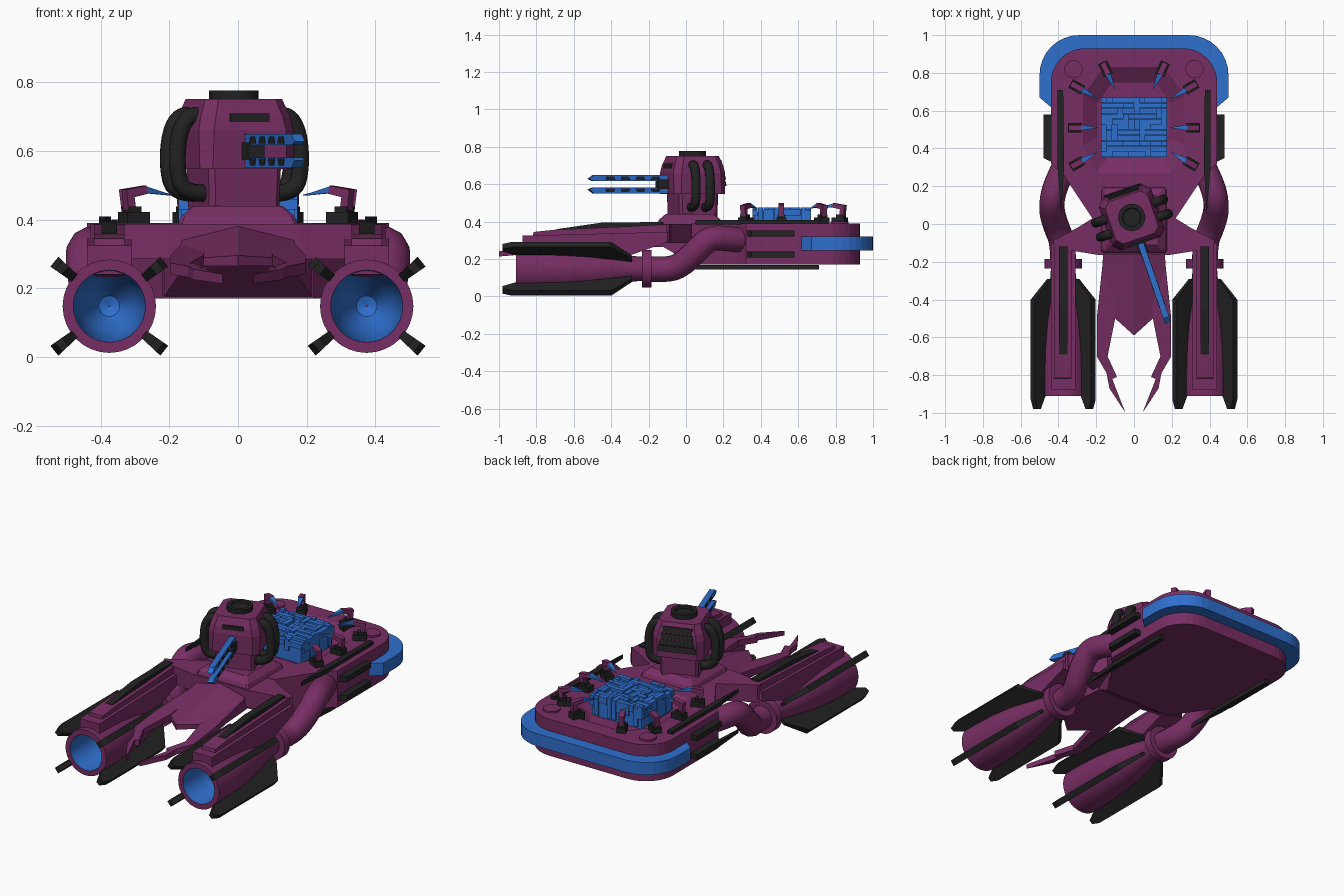
import bpy, bmesh, math, random
from mathutils import Matrix, Vector
from math import sin, cos, pi, radians

if "Cube" in bpy.data.objects:
    bpy.data.objects.remove(bpy.data.objects["Cube"])

random.seed(4)

def material(name, rgb):
    m = bpy.data.materials.new(name)
    m.diffuse_color = (*rgb, 1)
    m.use_nodes = True
    m.node_tree.nodes["Principled BSDF"].inputs["Base Color"].default_value = m.diffuse_color
    return m

PURPLE = material("purple", (0.185, 0.027, 0.125))
BLACK = material("black", (0.016, 0.016, 0.016))
BLUE = material("blue", (0.028, 0.16, 0.62))

def finish(ob, mat, mirror, M, smooth):
    bpy.context.collection.objects.link(ob)
    ob.data.materials.clear()
    ob.data.materials.append(mat)
    ob.matrix_world = M or Matrix()
    if mirror:
        ob.modifiers.new("mirror", 'MIRROR').use_clip = False
    if smooth:
        bpy.ops.object.select_all(action='DESELECT')
        ob.select_set(True)
        bpy.context.view_layer.objects.active = ob
        bpy.ops.object.shade_smooth_by_angle(angle=radians(35))
    return ob

def loft(name, rings, mat, mirror=False, M=None, caps=True, smooth=False):
    bm = bmesh.new()
    vs = [[bm.verts.new(p) for p in r] for r in rings]
    n = len(rings[0])
    for a, b in zip(vs, vs[1:]):
        for i in range(n):
            bm.faces.new((a[i], a[(i + 1) % n], b[(i + 1) % n], b[i]))
    if caps:
        bm.faces.new(vs[0][::-1])
        bm.faces.new(vs[-1])
    bmesh.ops.recalc_face_normals(bm, faces=bm.faces)
    if name == "nozzle_lining":
        bmesh.ops.reverse_faces(bm, faces=[f for f in bm.faces if f.normal.y > 0])
    me = bpy.data.meshes.new(name)
    bm.to_mesh(me)
    bm.free()
    return finish(bpy.data.objects.new(name, me), mat, mirror, M, smooth)

def plate(name, pts, z0, z1, mat, **k):
    f = lambda z, p: z(*p) if callable(z) else z
    return loft(name, [[(*p, f(z, p)) for p in pts] for z in (z0, z1)], mat, **k)

def side_profile(name, yz, x0, x1, mat, **k):
    return loft(name, [[(x, y, z) for y, z in yz] for x in (x0, x1)], mat, **k)

def box(name, x0, x1, y0, y1, z0, z1, mat, **k):
    return plate(name, [(x0, y0), (x1, y0), (x1, y1), (x0, y1)], z0, z1, mat, **k)

def circle(r, n=24):
    return [(r * cos(2 * pi * i / n), r * sin(2 * pi * i / n)) for i in range(n)]

def tube(name, pts, r, mat, **k):
    cu = bpy.data.curves.new(name, 'CURVE')
    cu.dimensions, cu.bevel_depth, cu.bevel_resolution = '3D', r, 4
    s = cu.splines.new('NURBS')
    s.points.add(len(pts) - 1)
    for q, p in zip(s.points, pts):
        q.co = (*p, 1)
    s.use_endpoint_u, s.order_u, s.resolution_u = True, 3, 5
    tmp = bpy.data.objects.new(name + "_path", cu)
    bpy.context.collection.objects.link(tmp)
    me = bpy.data.meshes.new_from_object(tmp.evaluated_get(bpy.context.evaluated_depsgraph_get()))
    bpy.data.objects.remove(tmp)
    finish(bpy.data.objects.new(name, me), mat, k.get("mirror"), k.get("M"), True)

def rear_arc(w, y, r):
    right = [(w - r + r * cos(a), y - r + r * sin(a)) for a in [i * pi / 16 for i in range(9)]]
    return right + [(-x, v) for x, v in right[::-1]]

# Hull with octagonal pit
outline = [(-.44, .32), (-.38, .27), (-.22, .03), (.22, .03), (.38, .27), (.44, .32)] + rear_arc(.44, .93, .18)
hull = plate("hull", outline, .17, .39, PURPLE)
pit = [(-.16, .83), (-.27, .68), (-.27, .42), (-.2, .27), (.2, .27), (.27, .42), (.27, .68), (.16, .83)]
cutter = loft("pit_cutter", [[(x * s, .54 + (y - .54) * s, z) for x, y in pit]
                             for s, z in ((.72, .34), (1, .39), (1, .45))], PURPLE)
mod = hull.modifiers.new("pit", 'BOOLEAN')
mod.operation, mod.object, mod.solver = 'DIFFERENCE', cutter, 'EXACT'
bpy.context.view_layer.objects.active = hull
bpy.ops.object.modifier_apply(modifier="pit")
bpy.data.objects.remove(cutter)

# Rear bumper
inner = [(.43, .61)] + rear_arc(.43, .92, .18) + [(-.43, .61)]
plate("bumper", [(.5, .67)] + rear_arc(.5, 1, .21) + [(-.5, .67)] + inner[::-1], .245, .32, BLUE)

# Hull trim
for z in (.208, .32):
    plate("side_strip", [(.42, .32), (.48, .35), (.48, .58), (.42, .58)], z, z + .032, BLACK, mirror=True)
for z in (.385, .143):
    plate("edge_strip", [(.405, .71), (.375, .71), (.37, .3), (.385, .05), (.405, .3)], z, z + .025, BLACK, mirror=True)
plate("rear_disc", [(x + .32, y + .82) for x, y in circle(.048)], .385, .4, PURPLE, mirror=True)

# Front cross wing, belly, ridge and prongs
wing = [(.3, .2), (.22, .03), (.3, -.02), (.43, -.09), (.4, -.13), (.18, -.165)]
plate("cross_wing", wing + [(-x, y) for x, y in wing[::-1]], .285, .388, PURPLE)
loft("belly", [[(-w, y, z), (w, y, z), (w, y, .3), (-w, y, .3)] for w, y, z in ((.22, .04, .17), (.15, -.13, .27))], PURPLE)
plate("ridge", [(0, -.12), (.16, -.12), (.185, -.45), (.1, -.5), (0, -.59)],
      .265, lambda x, y: .39 + .2 * (y + .12) - .25 * x, PURPLE, mirror=True)
plate("prong", [(.09, -.15), (.16, -.15), (.197, -.5), (.197, -.7), (.145, -.79), (.13, -.87), (.045, -1),
                (.1, -.86), (.115, -.82), (.09, -.81), (.14, -.7), (.1, -.5)],
      lambda x, y: .29 + .09 * (y + .15), lambda x, y: .335 + .11 * (y + .15), PURPLE, mirror=True)

# Power block with raised maze bars
box("power_block", -.165, .165, .365, .66, .33, .452, BLUE)
nx, ny = 12, 11
c, d, free = .35 / nx, .315 / ny, {(i, j) for i in range(nx) for j in range(ny)}
for i in range(nx):
    for j in range(ny):
        if (i, j) not in free:
            continue
        dx, dy = random.choice([(1, 0), (0, 1)])
        n = 1
        free.discard((i, j))
        while n < random.randint(2, 4) and (i + n * dx, j + n * dy) in free:
            free.discard((i + n * dx, j + n * dy))
            n += 1
        x, y = -.175 + i * c, .355 + j * d
        box("maze_bar", x + .001, x + c * (1 + dx * (n - 1)) - .001, y + .001, y + d * (1 + dy * (n - 1)) - .001,
            random.choice((.35, .4, .43)), random.choice((.46, .468, .476)), BLUE)

# Clamps around the pit
arm = [(-.03, .43), (-.037, .488), (.03, .499), (.036, .476), (-.01, .466), (-.005, .43)]
for x, y, a in ((.15, .82, 245), (.3, .725, 210), (.31, .51, 180), (.3, .32, 150)):
    for sx, turn in ((1, a), (-1, 180 - a)):
        M = Matrix.Translation((sx * x, y, 0)) @ Matrix.Rotation(radians(turn), 4, 'Z')
        box("clamp_base", -.04, .035, -.026, .026, .375, .423, BLACK, M=M)
        box("clamp_block", -.03, .01, -.02, .02, .423, .438, BLACK, M=M)
        loft("clamp_arm", [[(u, v, z) for u, z in arm] for v in (-.015, .015)], PURPLE, M=M)
        loft("clamp_tip", [[(u, -s, z0), (u, s, z0), (u, s, z1), (u, -s, z1)] for u, s, z0, z1 in
                           ((.03, .015, .478, .497), (.12, .001, .47, .473))], BLUE, M=M)

# Engines with hollow nozzles
EX, EZ = .375, .148
def lathe(name, prof, mat, caps=False):
    loft(name, [[(EX + u, y, EZ + v) for u, v in circle(r, 32)] for y, r in prof], mat, mirror=True, caps=caps, smooth=True)
lathe("engine_body", [(-.2, .062), (-.28, .068), (-.4, .092), (-.52, .115), (-.66, .13), (-.8, .136), (-.91, .136), (-.91, .105)], PURPLE)
lathe("nozzle_lining", [(-.91, .105), (-.75, .098), (-.62, .075), (-.55, .03), (-.54, .002)], BLUE)
lathe("collar", [(-.235, .1), (-.185, .1)], PURPLE, True)
tube("feed_pipe", [(EX, -.22, EZ), (EX, -.1, .14), (.41, -.02, .17), (.435, .06, .25), (.435, .13, .315), (.41, .22, .31), (.37, .3, .3)],
     .068, PURPLE, mirror=True)
fin = [(-.98, .19), (-.93, .206), (-.4, .206), (-.29, .1), (-.29, .055), (-.62, .11), (-.91, .13), (-.98, .165)]
for sx in (1, -1):
    for sz in (1, -1):
        out = Vector((sx * cos(radians(39)), 0, sz * sin(radians(39))))
        across = Vector((-out.z, 0, out.x))
        loft("engine_fin", [[Vector((EX, y, EZ)) + out * r + across * s * (.003 + .075 * r) for y, r in fin] for s in (1, -1)],
             BLACK, mirror=True)

# Beams over the engines
side_profile("lower_beam", [(-.875, .24), (-.875, .325), (-.1, .345), (-.1, .29), (-.3, .22)], .31, .44, PURPLE, mirror=True)
side_profile("upper_beam", [(-.82, .31), (-.815, .345), (-.7, .357), (-.3, .375), (-.08, .388), (-.08, .3)], .33, .42, PURPLE, mirror=True)
side_profile("beam_strip", [(-.69, .345), (-.69, .36), (-.45, .395), (-.12, .398), (-.12, .37)], .353, .398, BLACK, mirror=True)

# Turret platform, neck and head
def ring(h, k, z):
    q = [(h, -h + k), (h, h - k), (h - k, h), (-h + k, h), (-h, h - k), (-h, -h + k), (-h + k, -h), (h - k, -h)]
    return [(x, y, z) for x, y in q]
loft("turret_platform", [[(x, y + .02, z) for x, y, z in ring(h, .01, z)] for h, z in ((.175, .385), (.165, .41), (.13, .44))], PURPLE)
T = Matrix.Translation((-.012, .035, 0)) @ Matrix.Rotation(radians(19), 4, 'Z')
loft("turret_neck", [ring(.108, .015, .42), ring(.112, .015, .57)], PURPLE, M=T)
loft("turret_head", [ring(.144, .03, .548), ring(.146, .035, .66), ring(.138, .035, .7), ring(.118, .03, .752)], PURPLE, M=T)
loft("hatch", [[(x, y, z) for x, y in circle(r)] for r, z in
               ((.072, .745), (.072, .777), (.05, .777), (.047, .765))], BLACK, M=T)
box("view_slot", -.06, .06, -.144, -.1, .685, .71, BLACK, M=T)
for i in range(4):
    z, w, y = .59 + i * .036, .105 - i * .007, (.157, .156, .152, .142)[i]
    side_profile("rear_vent", [(.09, z), (y, z), (y - .008, z + .031), (.09, z + .031)], -w, w, BLACK, M=T)

# Turret hoses
for y in (-.045, .035):
    tube("hose", [(.1, y, .695), (.145, y, .715), (.185, y, .66), (.193, y, .55), (.17, y, .472), (.09, y, .478)],
         .025, BLACK, mirror=True, M=T)

# Twin rail gun
box("gun_mount", -.025, .025, -.2, -.13, .575, .625, BLACK, M=T)
for s in (1, -1):
    rail = [(-.13, .6 + s * .018), (-.13, .6 + s * .05), (-.56, .6 + s * .05), (-.59, .6 + s * .028), (-.565, .6 + s * .018)]
    side_profile("gun_rail", rail, -.016, .016, BLUE, M=T)
    for i in range(4):
        y = -.5 + i * .085
        slot = [(y, .6 + s * .022), (y + .06, .6 + s * .022), (y + .05, .6 + s * .042), (y + .01, .6 + s * .042)]
        side_profile("rail_slot", slot, -.0175, .0175, BLACK, M=T)
